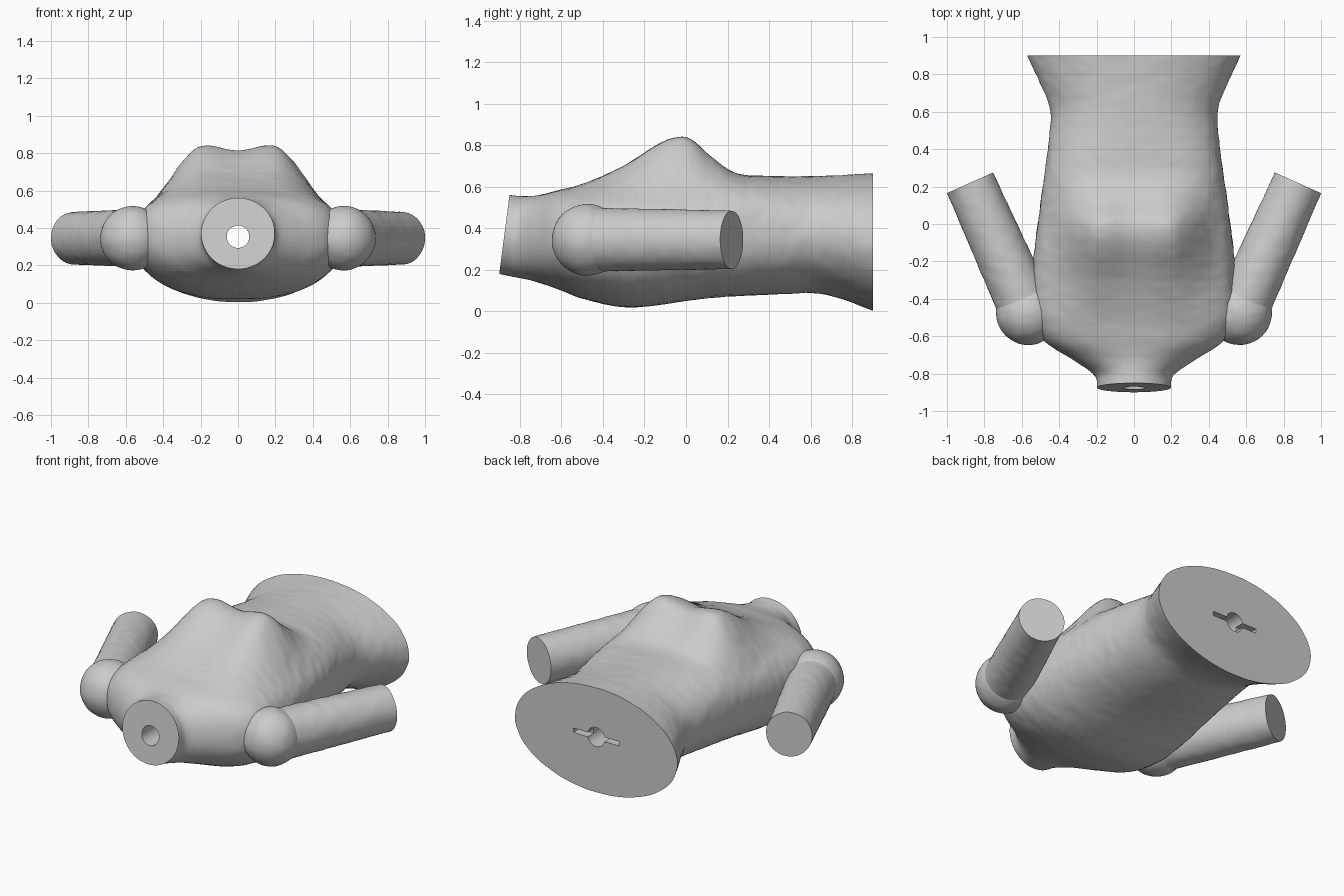
import bpy
import bmesh
import math
from mathutils import Vector, noise

if "Cube" in bpy.data.objects:
    bpy.data.objects.remove(bpy.data.objects["Cube"])

grey = bpy.data.materials.new("light grey")
grey.use_nodes = True
grey.diffuse_color = (0.6, 0.6, 0.6, 1)
grey.node_tree.nodes["Principled BSDF"].inputs["Base Color"].default_value = (0.6, 0.6, 0.6, 1)

SIDES = 128
RINGS = 110


def smooth(a, b, x):
    t = min(max((x - a) / (b - a), 0), 1)
    return t * t * (3 - 2 * t)


def wobble(p):
    """Slight hand-cast unevenness."""
    return 0.0022 * noise.noise(Vector((p.x * 14, p.y * 22, p.z * 14)))


def finish(name, bm):
    bmesh.ops.recalc_face_normals(bm, faces=bm.faces)
    mesh = bpy.data.meshes.new(name)
    bm.to_mesh(mesh)
    bm.free()
    mesh.materials.append(grey)
    obj = bpy.data.objects.new(name, mesh)
    bpy.context.collection.objects.link(obj)
    return obj


def select(obj):
    bpy.ops.object.select_all(action="DESELECT")
    obj.select_set(True)
    bpy.context.view_layer.objects.active = obj


def shade(obj):
    select(obj)
    bpy.ops.object.shade_smooth_by_angle(angle=math.radians(40))


def loft(name, rings):
    bm = bmesh.new()
    loops = [[bm.verts.new(p) for p in ring] for ring in rings]
    for a, b in zip(loops, loops[1:]):
        n = len(a)
        for i in range(n):
            j = (i + 1) % n
            bm.faces.new((a[i], a[j], b[j], b[i]))
    bm.faces.new(loops[0])
    bm.faces.new(loops[-1])
    return finish(name, bm)


# Torso stations: y, half width, underside, chest line, bust height
STATIONS = [
    (-0.875, 0.197, 0.18, 0.56, 0),
    (-0.81, 0.21, 0.166, 0.555, 0),
    (-0.73, 0.32, 0.148, 0.558, 0),
    (-0.63, 0.475, 0.112, 0.58, 0),
    (-0.5, 0.545, 0.062, 0.605, 0.01),
    (-0.3, 0.545, 0.02, 0.63, 0.075),
    (-0.12, 0.53, 0.032, 0.64, 0.178),
    (-0.03, 0.52, 0.046, 0.64, 0.205),
    (0.03, 0.51, 0.054, 0.642, 0.188),
    (0.12, 0.5, 0.065, 0.645, 0.105),
    (0.25, 0.48, 0.074, 0.655, 0.01),
    (0.5, 0.45, 0.085, 0.65, 0),
    (0.62, 0.45, 0.088, 0.652, 0),
    (0.75, 0.5, 0.06, 0.656, 0),
    (0.9, 0.57, 0.003, 0.665, 0),
]


def station(y):
    """Smooth curve through the stations."""
    last = len(STATIONS) - 1
    k = 0
    while k < last - 1 and y > STATIONS[k + 1][0]:
        k += 1
    p, q = STATIONS[k], STATIONS[k + 1]
    before, after = STATIONS[max(k - 1, 0)], STATIONS[min(k + 2, last)]
    h = q[0] - p[0]
    t = (y - p[0]) / h
    out = []
    for c in range(1, 5):
        m0 = (q[c] - before[c]) / (q[0] - before[0]) * h
        m1 = (after[c] - p[c]) / (after[0] - p[0]) * h
        s = t * t * (3 - 2 * t)
        out.append(p[c] + (q[c] - p[c]) * s + m0 * t * (1 - t) ** 2 - m1 * t * t * (1 - t))
    return out


def power(v, n):
    return math.copysign(abs(v) ** (2 / n), v)


def torso_ring(y):
    half, low, high, bust = station(y)
    mid, tall = (low + high) / 2, (high - low) / 2
    square = smooth(-0.8, -0.5, y) * (1 - smooth(0.2, 0.7, y))
    tilt = 0.13 * (1 - smooth(-0.875, -0.6, y))
    ring = []
    for i in range(SIDES):
        a = math.tau * i / SIDES
        c, s = math.cos(a), math.sin(a)
        n = 2 + square * (0.8 if s > 0 else 0.3)
        x, z = half * power(c, n), tall * power(s, n)
        if s > 0:
            # Two peaks with a shallow dip between them
            swell = 0.84 + 0.16 * smooth(0, 0.17, abs(x))
            swell *= 1 - smooth(0.19, 0.47, abs(x))
            z += max(bust, 0) * swell
        grow = 1 + 3 * wobble(Vector((x, y, z)))
        ring.append(Vector((x * grow, y + tilt * z, mid + z * grow)))
    return ring


first, final = STATIONS[0][0], STATIONS[-1][0]
torso = loft("torso", [torso_ring(first + (final - first) * i / RINGS) for i in range(RINGS + 1)])


# Stand socket: a bore through the body and a slot in the waist
def cut(cutter):
    cutter.hide_render = True
    mod = torso.modifiers.new("socket", "BOOLEAN")
    mod.operation = "DIFFERENCE"
    mod.solver = "EXACT"
    mod.object = cutter
    select(torso)
    bpy.ops.object.modifier_apply(modifier=mod.name)
    bpy.data.objects.remove(cutter)


bpy.ops.mesh.primitive_cylinder_add(vertices=48, radius=0.06, depth=3,
                                    location=(0, 0, 0.353), rotation=(math.pi / 2, 0, 0))
bore = bpy.context.object
bore.data.materials.append(grey)
cut(bore)
bpy.ops.mesh.primitive_cube_add(size=1, location=(0, 0.9, 0.353))
slot = bpy.context.object
slot.scale = (0.32, 0.12, 0.028)
slot.data.materials.append(grey)
cut(slot)
shade(torso)

# Arm stumps and shoulder balls
for side, word in ((1, "left"), (-1, "right")):
    shoulder = Vector((side * 0.565, -0.475, 0.345))
    tip = Vector((side * 0.877, 0.22, 0.345))
    axis = (tip - shoulder).normalized()
    across = axis.cross(Vector((0, 0, 1)))
    rings = []
    for i in range(41):
        t = i / 40
        radius = 0.148 - 0.013 * t
        ring = []
        for k in range(64):
            a = math.tau * k / 64
            out = across * math.cos(a) + Vector((0, 0, 1.04)) * math.sin(a)
            p = shoulder.lerp(tip, t) + out * radius
            ring.append(p + out * wobble(p))
        rings.append(ring)
    shade(loft(word + "_arm", rings))

    bm = bmesh.new()
    bmesh.ops.create_uvsphere(bm, u_segments=64, v_segments=40, radius=1)
    for v in bm.verts:
        p = shoulder + v.co * Vector((0.165, 0.172, 0.178)).length / math.sqrt(3)
        v.co = p + v.co * wobble(p)
    shade(finish(word + "_shoulder", bm))
